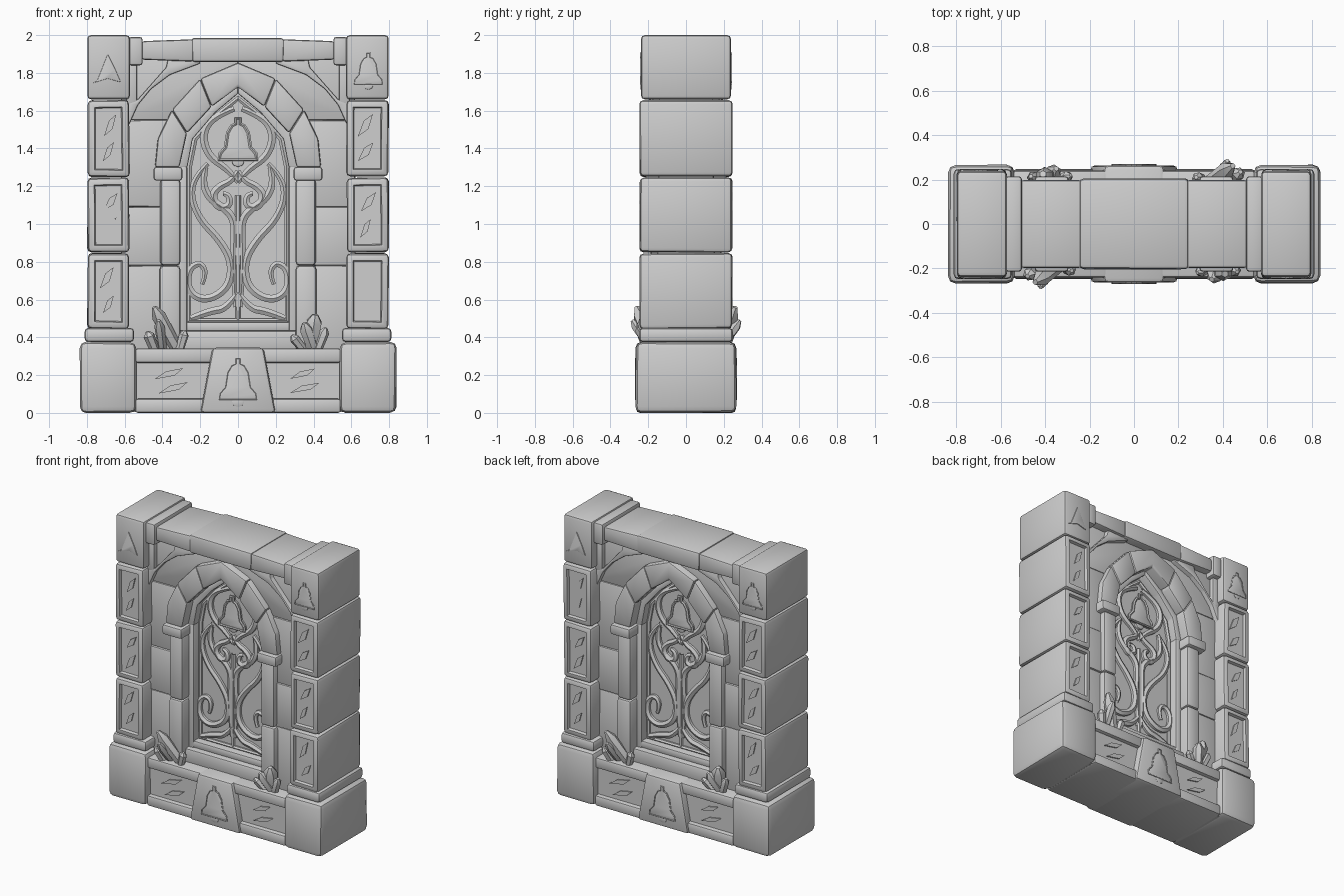
import bpy, bmesh, math, random
from mathutils import Vector, Matrix

if "Cube" in bpy.data.objects:
    bpy.data.objects.remove(bpy.data.objects["Cube"])

random.seed(4)
stone = bpy.data.materials.new("grey_stone")
stone.diffuse_color = (0.62, 0.62, 0.62, 1)
stone.use_nodes = True
stone.node_tree.nodes["Principled BSDF"].inputs["Base Color"].default_value = stone.diffuse_color


def add(name, mesh):
    ob = bpy.data.objects.new(name, mesh)
    bpy.context.collection.objects.link(ob)
    mesh.materials.clear()
    mesh.materials.append(stone)
    return ob


def turned(ob):
    """Copy an object to the opposite face of the wall."""
    back = ob.copy()
    back.data = ob.data.copy()
    back.name = ob.name + "_back"
    back.data.transform(Matrix.Rotation(math.pi, 4, 'Z'))
    bpy.context.collection.objects.link(back)


def prism(name, pts, y0, y1, bevel=0.015, panel=0, wear=0.0, turn=False):
    """Extrude an x/z outline along y, chamfer it, optionally sink a panel."""
    bm = bmesh.new()
    f = bm.faces.new([bm.verts.new((x, y0, z)) for x, z in pts])
    ext = bmesh.ops.extrude_face_region(bm, geom=[f])["geom"]
    bmesh.ops.translate(bm, vec=(0, y1 - y0, 0),
                        verts=[v for v in ext if isinstance(v, bmesh.types.BMVert)])
    bmesh.ops.recalc_face_normals(bm, faces=bm.faces)
    for v in bm.verts:
        v.co += Vector([random.uniform(-wear, wear) for _ in range(3)])
    if bevel:
        bmesh.ops.bevel(bm, geom=bm.edges[:], offset=bevel, segments=2,
                        profile=0.5, affect='EDGES', clamp_overlap=True)
    if panel:
        big = sorted((g for g in bm.faces if abs(g.normal.y) > 0.9),
                     key=lambda g: -g.calc_area())[:2]
        bmesh.ops.inset_individual(bm, faces=big, thickness=panel)
        bmesh.ops.inset_individual(bm, faces=big, thickness=0.008, depth=-0.02)
    me = bpy.data.meshes.new(name)
    bm.to_mesh(me)
    bm.free()
    ob = add(name, me)
    if turn:
        turned(ob)
    return ob


def pair(name, pts, d, **kw):
    """Left and right copies of a part running through the wall."""
    for side, s in (("right", 1), ("left", -1)):
        prism(f"{name}_{side}", [(s * x, z) for x, z in pts], -d, d, **kw)


def rect(x0, x1, z0, z1):
    return [(x0, z0), (x1, z0), (x1, z1), (x0, z1)]


def bell(name, cx, z, s, y, depth=0.012, rim=0.004):
    """Low bell relief with a rounded outline and a clapper."""
    half = [(.105, 0), (.1, .035), (.07, .07), (.058, .15), (.035, .19), (.012, .2), (.012, .23)]
    pts = half + [(-x, h) for x, h in reversed(half)]
    pts = [(cx + x * s, z + h * s) for x, h in pts]
    prism(name, pts, -y - depth, -y + 0.03, bevel=0.004, turn=True)
    tube(name + "_rim", pts, y + depth, rim, closed=True, poly=True, taper=False)
    tongue = [(.035 * math.cos(a), -.012 + .028 * math.sin(a))
              for a in [i * math.pi / 4 for i in range(8)]]
    prism(name + "_clapper", [(cx + x * s, z + h * s) for x, h in tongue],
          -y - depth * .8, -y + 0.03, bevel=0.003, turn=True)


def tube(name, pts, y, r, closed=False, poly=False, taper=True):
    """Raised carved line following an x/z path."""
    cu = bpy.data.curves.new(name, 'CURVE')
    cu.dimensions = '3D'
    cu.bevel_depth, cu.bevel_resolution, cu.resolution_u = r, 1, 5
    sp = cu.splines.new('POLY' if poly else 'NURBS')
    sp.points.add(len(pts) - 1)
    for i, (x, z) in enumerate(pts):
        sp.points[i].co = (x, -y, z, 1)
        if taper:
            sp.points[i].radius = 0.55 + 0.6 * math.sin(math.pi * (i + .3) / len(pts))
    sp.use_cyclic_u = closed
    if not poly:
        sp.order_u, sp.use_endpoint_u = 3, True
    tmp = bpy.data.objects.new(name + "_path", cu)
    bpy.context.collection.objects.link(tmp)
    me = bpy.data.meshes.new_from_object(
        tmp.evaluated_get(bpy.context.evaluated_depsgraph_get()))
    bpy.data.objects.remove(tmp)
    turned(add(name, me))


def crystal(name, base, tip, r):
    base, tip = Vector(base), Vector(tip)
    axis = tip - base
    rot = axis.to_track_quat('Z', 'Y')
    bm = bmesh.new()
    rings = []
    for t, k in ((0, .85), (.8, 1), (1, .35)):
        rings.append([bm.verts.new(base + axis * t + rot @ Vector(
            (r * k * math.cos(i * math.pi / 3), r * k * math.sin(i * math.pi / 3), 0)))
            for i in range(6)])
    for a, b in zip(rings, rings[1:]):
        for i in range(6):
            bm.faces.new((a[i], a[(i + 1) % 6], b[(i + 1) % 6], b[i]))
    bm.faces.new(rings[0][::-1])
    bm.faces.new(rings[-1])
    me = bpy.data.meshes.new(name)
    bm.to_mesh(me)
    bm.free()
    turned(add(name, me))


def chips(name, cx, cz, w, h, y, n=2):
    """Thin angular flakes of worn stone."""
    for i in range(n):
        x = cx + random.uniform(-.12, .12) * w
        z = cz + h * ((i + .5) / n - .5)
        a, b = random.uniform(.5, .75) * w, random.uniform(.5, .8) * h / n
        prism(f"{name}_{i}", [(x - a * .5, z - b * .6), (x + a * .2, z - b * .2),
                              (x + a * .5, z + b * .6), (x - a * .1, z + b * .25)],
              -y - .009, -y, bevel=0, turn=True)


# Corner bases and pillars of stacked blocks
pair("corner_base", rect(.54, .838, 0, .375), .266, bevel=.034, wear=.003)
pair("pillar_foot", rect(.55, .812, .375, .45), .248, bevel=.02)
for i, (z0, z1) in enumerate(((.445, .845), (.85, 1.245), (1.25, 1.655))):
    pair(f"pillar_block_{i}", rect(.575, .797, z0, z1), .245, bevel=.022, panel=.02, wear=.003)
    for s in (-1, 1):
        chips(f"pillar_chip_{i}_{s}", s * .686, (z0 + z1) / 2, .11, .28, .225)
pair("pillar_top", rect(.572, .798, 1.66, 2.0), .238, bevel=.02)
bell("pillar_bell_right", .69, 1.74, .72, .238, .003, .003)
prism("pillar_peak_left", [(-.77, 1.745), (-.745, 1.76), (-.69, 1.9), (-.65, 1.82), (-.62, 1.75),
                           (-.69, 1.77)], -.244, -.2, bevel=.003, turn=True)

# Plinth with sunken fields and a tapered centre stone
prism("plinth_core", rect(-.56, .56, .005, .33), -.215, .215, bevel=0)
pair("plinth_bottom_rail", rect(.12, .545, 0, .075), .247)
pair("plinth_top_rail", rect(.12, .545, .265, .342), .242)
prism("plinth_keystone", [(-.2, 0), (.2, 0), (.135, .345), (-.135, .345)], -.264, .264, bevel=.02)
bell("plinth_bell", 0, .07, .95, .264, .002, .004)
for s in (-1, 1):
    chips(f"plinth_chip_{s}", s * .36, .17, .22, .15, .215, 2)

# Recessed wall courses beside the arch
for i, (z0, z1) in enumerate(((.3, .78), (.78, 1.09), (1.09, 1.55))):
    pair(f"wall_course_{i}", rect(.33, .62, z0, z1), .146 + .006 * (i % 2), bevel=.01, wear=.002)
pair("wall_crown", [(.3, 1.55), (.62, 1.55), (.62, 1.9), (0, 1.9), (0, 1.79), (.17, 1.7)],
     .144, bevel=.008)
pair("corner_brace", [(.59, 1.5), (.575, 1.53), (.53, 1.63), (.46, 1.715), (.36, 1.79), (.2, 1.85),
                      (.2, 1.88), (.37, 1.88), (.38, 1.83), (.53, 1.66), (.59, 1.64)],
     .178, bevel=.007)
pair("brace_post", rect(.535, .59, 1.63, 1.87), .178, bevel=.007)

# Lintel
prism("lintel_centre", rect(-.245, .245, 1.855, 1.985), -.203, .203, bevel=.018, wear=.003)
pair("lintel_side", [(.235, 1.86), (.51, 1.87), (.51, 1.968), (.235, 1.978)], .198, bevel=.014)
pair("lintel_bracket", rect(.505, .58, 1.84, 1.99), .215, bevel=.014)

# Arch jambs, capitals and arch stones
pair("jamb_lower", rect(.305, .415, .33, .78), .188, bevel=.02)
pair("jamb_upper", rect(.305, .412, .78, 1.24), .188, bevel=.02)
pair("jamb_inner", rect(.268, .32, .33, 1.31), .115, bevel=.012)
pair("capital", rect(.295, .447, 1.23, 1.302), .215, bevel=.014)
pair("arch_springer", [(.44, 1.3), (.425, 1.45), (.35, 1.605), (.27, 1.48), (.31, 1.3)],
     .188, bevel=.014)
pair("arch_stone", [(.35, 1.605), (.2, 1.77), (.14, 1.62), (.27, 1.48)], .191, bevel=.014)
prism("arch_keystone", [(.2, 1.77), (0, 1.855), (-.2, 1.77), (-.14, 1.62), (0, 1.725), (.14, 1.62)],
      -.195, .195, bevel=.014)
pair("arch_inner", [(.32, 1.3), (.285, 1.49), (.15, 1.635), (0, 1.74), (0, 1.69), (.12, 1.59),
                    (.24, 1.45), (.268, 1.3)], .115, bevel=.008)

# Door slab, sill and moulding
door = .045
prism("door_slab", [(-.3, .33), (.3, .33), (.3, 1.32), (.26, 1.48), (.14, 1.62), (0, 1.73),
                    (-.14, 1.62), (-.26, 1.48), (-.3, 1.32)], -door, door, bevel=0)
prism("sill_step", rect(-.33, .33, .32, .435), -.15, .15, bevel=.016)
prism("sill", rect(-.31, .31, .43, .482), -.11, .11, bevel=.012)
half = [(.258, .49), (.258, 1.3), (.228, 1.45), (.112, 1.575)]
tube("door_moulding", half + [(0, 1.665)] + [(-x, z) for x, z in reversed(half)],
     door + .004, .016, closed=True, poly=True, taper=False)

# Scrolling carved vines, mirrored about the door centre
vines = {
    "large_scroll": [(.19, .68), (.165, .74), (.2, .8), (.265, .76), (.265, .64), (.17, .59), (.05, .66),
                     (.03, .8), (.1, .92), (.2, 1.02), (.25, 1.14), (.23, 1.25), (.16, 1.32)],
    "inner_vine": [(.012, .56), (.03, .8), (.015, 1.0), (.05, 1.07), (.15, 1.13), (.19, 1.22),
                   (.17, 1.3)],
    "small_curl": [(.08, 1.16), (.05, 1.16), (.04, 1.1), (.1, 1.08), (.14, 1.15), (.1, 1.2),
                   (.03, 1.23), (0, 1.28)],
    "bell_frame": [(0, 1.22), (.04, 1.28), (.16, 1.36), (.19, 1.48), (.13, 1.57), (.02, 1.61)],
    "bottom_sweep": [(0, .64), (.06, .55), (.15, .54), (.25, .5)],
}
for name, path in vines.items():
    for side, s in (("right", 1), ("left", -1)):
        tube(f"{name}_{side}", [(s * x, z) for x, z in path], door + .006, .021)
tube("centre_stem", [(0, .49), (0, .7), (0, .9), (0, 1.15)], door + .006, .017)
bell("door_bell", 0, 1.34, .95, door, .022, .01)

# Crystal clusters on the ledge
for i, (base, tip, r) in enumerate((
        ((-.32, -.17, .33), (-.445, -.262, .56), .038),
        ((-.44, -.2, .33), (-.48, -.235, .43), .03),
        ((-.31, -.2, .33), (-.28, -.21, .435), .026),
        ((-.4, -.18, .34), (-.42, -.285, .49), .028),
        ((.38, -.17, .33), (.41, -.225, .52), .045),
        ((.4, -.18, .33), (.35, -.25, .475), .036),
        ((.35, -.19, .33), (.285, -.22, .41), .026),
        ((.42, -.19, .33), (.465, -.215, .45), .028))):
    crystal(f"crystal_{i}", base, tip, r)

# Soft shading on worn bevels, crisp elsewhere
for ob in bpy.context.scene.objects:
    ob.select_set(True)
    bpy.context.view_layer.objects.active = ob
bpy.ops.object.shade_smooth_by_angle(angle=math.radians(35))
